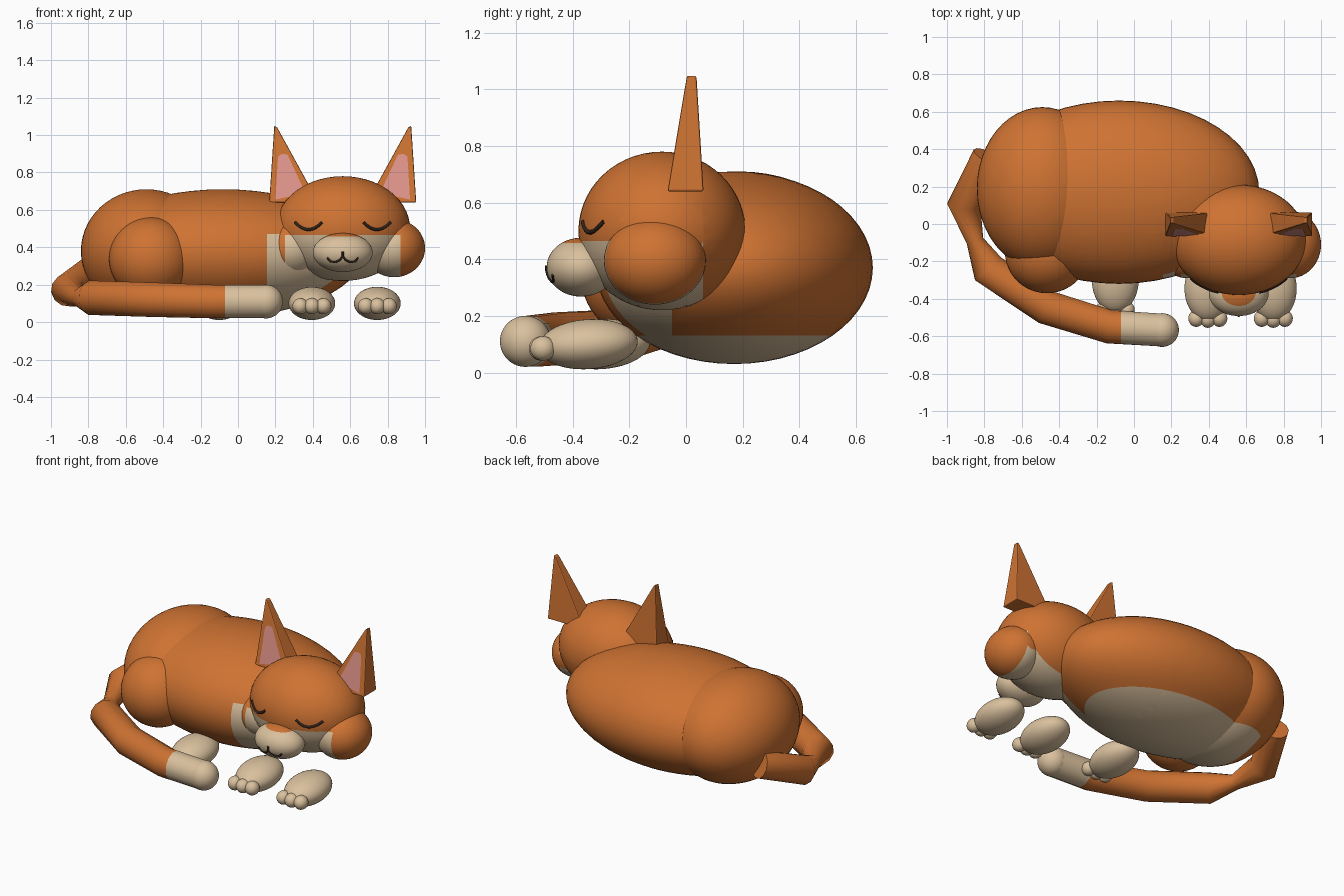
import bpy, bmesh, math
from mathutils import Vector, Matrix

if "Cube" in bpy.data.objects:
    bpy.data.objects.remove(bpy.data.objects["Cube"])


def material(name, rgb):
    m = bpy.data.materials.new(name)
    m.diffuse_color = (*rgb, 1)
    m.use_nodes = True
    m.node_tree.nodes["Principled BSDF"].inputs["Base Color"].default_value = m.diffuse_color
    return m


ORANGE = material("orange fur", (0.62, 0.17, 0.032))
CREAM = material("cream fur", (0.70, 0.53, 0.34))
PINK = material("inner ear pink", (0.75, 0.30, 0.26))
DARK = material("dark line", (0.03, 0.016, 0.011))
HX = 0.56  # centre line of the head


def paint(bm, cuts, rule):
    """Cut along axis planes, then give faces matching the rule the second colour."""
    for axis, d in cuts:
        n = Vector((0, 0, 0))
        n[axis] = 1
        bmesh.ops.bisect_plane(bm, geom=bm.verts[:] + bm.edges[:] + bm.faces[:],
                               plane_co=n * d, plane_no=n, dist=1e-5)
    for f in bm.faces:
        f.smooth = True
        if rule and rule(f.calc_center_median()):
            f.material_index = 1


def finish(name, bm, mats):
    me = bpy.data.meshes.new(name)
    bm.to_mesh(me)
    bm.free()
    for m in mats:
        me.materials.append(m)
    ob = bpy.data.objects.new(name, me)
    bpy.context.collection.objects.link(ob)
    return ob


def ellipsoid(name, c, r, mats, cuts=(), rule=None, tilt=0):
    bm = bmesh.new()
    bmesh.ops.create_uvsphere(bm, u_segments=48, v_segments=28, radius=1)
    bm.transform(Matrix.Translation(c) @ Matrix.Rotation(tilt, 4, 'X') @ Matrix.Diagonal((*r, 1)))
    paint(bm, cuts, rule)
    return finish(name, bm, mats)


def tube(name, pts, radius, mat, sides=2):
    """Round tube through (x, y, z, scale) points, returned as a mesh object."""
    cu = bpy.data.curves.new(name, 'CURVE')
    cu.dimensions = '3D'
    cu.bevel_depth = radius
    cu.bevel_resolution = sides
    cu.use_fill_caps = True
    sp = cu.splines.new('POLY')
    sp.points.add(len(pts) - 1)
    for p, q in zip(sp.points, pts):
        p.co = (*q[:3], 1)
        p.radius = q[3]
    cu.materials.append(mat)
    ob = bpy.data.objects.new(name, cu)
    bpy.context.collection.objects.link(ob)
    bpy.ops.object.select_all(action='DESELECT')
    ob.select_set(True)
    bpy.context.view_layer.objects.active = ob
    bpy.ops.object.convert(target='MESH')
    return bpy.context.view_layer.objects.active


FUR = (ORANGE, CREAM)

# Body, haunch and thigh, with cream belly and chest
ellipsoid("body", (-0.08, 0.17, 0.37), (0.75, 0.49, 0.34), FUR,
          [(2, 0.13), (0, 0.155), (2, 0.47), (1, -0.05)],
          lambda p: p.z < 0.13 or (p.x > 0.155 and p.z < 0.47 and p.y < -0.05))
ellipsoid("haunch", (-0.49, 0.19, 0.38), (0.35, 0.435, 0.33), FUR,
          [(2, 0.13), (0, -0.62)], lambda p: p.z < 0.13 and p.x > -0.62)
ellipsoid("thigh", (-0.465, -0.15, 0.34), (0.225, 0.22, 0.22), FUR)

# Head and cheeks, with cream lower face
face_cuts = [(2, 0.465), (0, HX - 0.31), (0, HX + 0.31), (1, 0.06)]


def face_rule(p):
    return p.z < 0.465 and abs(p.x - HX) < 0.31 and p.y < 0.06


HC, HR = (HX, -0.085, 0.50), (0.36, 0.295, 0.28)
ellipsoid("head", HC, HR, FUR, face_cuts, face_rule)
for s, side in ((-1, "left"), (1, "right")):
    ellipsoid(side + "_cheek", (HX + s * 0.275, -0.11, 0.395), (0.165, 0.18, 0.155),
              FUR, face_cuts, face_rule)
MC, MR = (HX, -0.37, 0.372), (0.16, 0.122, 0.104)
ellipsoid("muzzle", MC, MR, FUR[::-1], [(2, 0.458)], lambda p: p.z > 0.458)


# Closed eyes and mouth, laid on the surface
def on_surface(c, r, x, z):
    k = 1 - ((x - c[0]) / r[0]) ** 2 - ((z - c[2]) / r[2]) ** 2
    return (x, c[1] - r[1] * math.sqrt(max(k, 0)), z, 1)


for s, side in ((-1, "left"), (1, "right")):
    arc = [on_surface(HC, HR, HX + s * 0.183 + 0.072 * t / 6, 0.495 + 0.038 * (t / 6) ** 2)
           for t in range(-6, 7)]
    tube(side + "_closed_eye", arc, 0.008, DARK)
    lip = [(0, 0.352), (0.015, 0.333), (0.04, 0.321), (0.065, 0.325), (0.083, 0.345)]
    tube(side + "_lip", [on_surface(MC, MR, HX + s * x, z) for x, z in lip], 0.006, DARK)
tube("mouth_line", [on_surface(MC, MR, HX, z) for z in (0.345, 0.36, 0.378)], 0.006, DARK)

# Ears: tapered blocks with a pink panel on the front
for s, side in ((-1, "left"), (1, "right")):
    bm = bmesh.new()

    def quad(x0, x1, y0, y1, z0, z1):
        return [bm.verts.new((HX + s * x, y, z)) for x, y, z in
                ((x0, y0, z0), (x1, y0, z1), (x1, y1, z1), (x0, y1, z0))]

    lo = quad(0.13, 0.393, -0.065, 0.062, 0.64, 0.64)
    hi = quad(0.35, 0.366, 0.003, 0.037, 1.04, 1.05)
    bm.faces.new(lo)
    bm.faces.new(hi)
    for i in range(4):
        j = (i + 1) % 4
        bm.faces.new((lo[i], lo[j], hi[j], hi[i]))
    bmesh.ops.recalc_face_normals(bm, faces=bm.faces)
    ear = finish(side + "_ear", bm, (ORANGE,))
    bev = ear.modifiers.new("soft edges", 'BEVEL')
    bev.width, bev.segments = 0.006, 2

    bm = bmesh.new()
    panel = [bm.verts.new((HX + s * x, -0.069 + (z - 0.64) * 0.168, z)) for x, z in
             ((0.20, 0.69), (0.36, 0.655), (0.346, 0.885), (0.325, 0.90), (0.295, 0.895))]
    f = bm.faces.new(panel)
    f.normal_update()
    if f.normal.y > 0:
        f.normal_flip()
    finish(side + "_inner_ear", bm, (PINK,))

# Paws with three toes each
for name, x, y in (("left_front_paw", 0.395, -0.345), ("right_front_paw", 0.745, -0.345),
                   ("back_paw", -0.10, -0.30)):
    ellipsoid(name, (x, y, 0.1), (0.125, 0.175, 0.088), (CREAM,), tilt=0.07)
    for i in (-1, 0, 1):
        ellipsoid(f"{name}_toe_{i + 2}", (x + i * 0.062, y - 0.165 + 0.005 * abs(i), 0.085),
                  (0.042, 0.045, 0.043), (CREAM,))

# Tail curled round the front, with a cream tip
path = [(-0.78, 0.36, 0.27, 0.9), (-0.91, 0.10, 0.17, 0.95), (-0.85, -0.09, 0.13, 0.5),
        (-0.78, -0.24, 0.13, 1), (-0.47, -0.445, 0.12, 1), (-0.13, -0.55, 0.11, 0.97),
        (0.15, -0.567, 0.11, 0.95)]
tail = tube("tail", path, 0.095, ORANGE, 4)
tail.data.materials.append(CREAM)
bm = bmesh.new()
bm.from_mesh(tail.data)
paint(bm, [(0, -0.07)], lambda p: p.x > -0.07)
bm.to_mesh(tail.data)
bm.free()
ellipsoid("tail_tip", (0.15, -0.567, 0.11), (0.09, 0.09, 0.09), (CREAM,))
